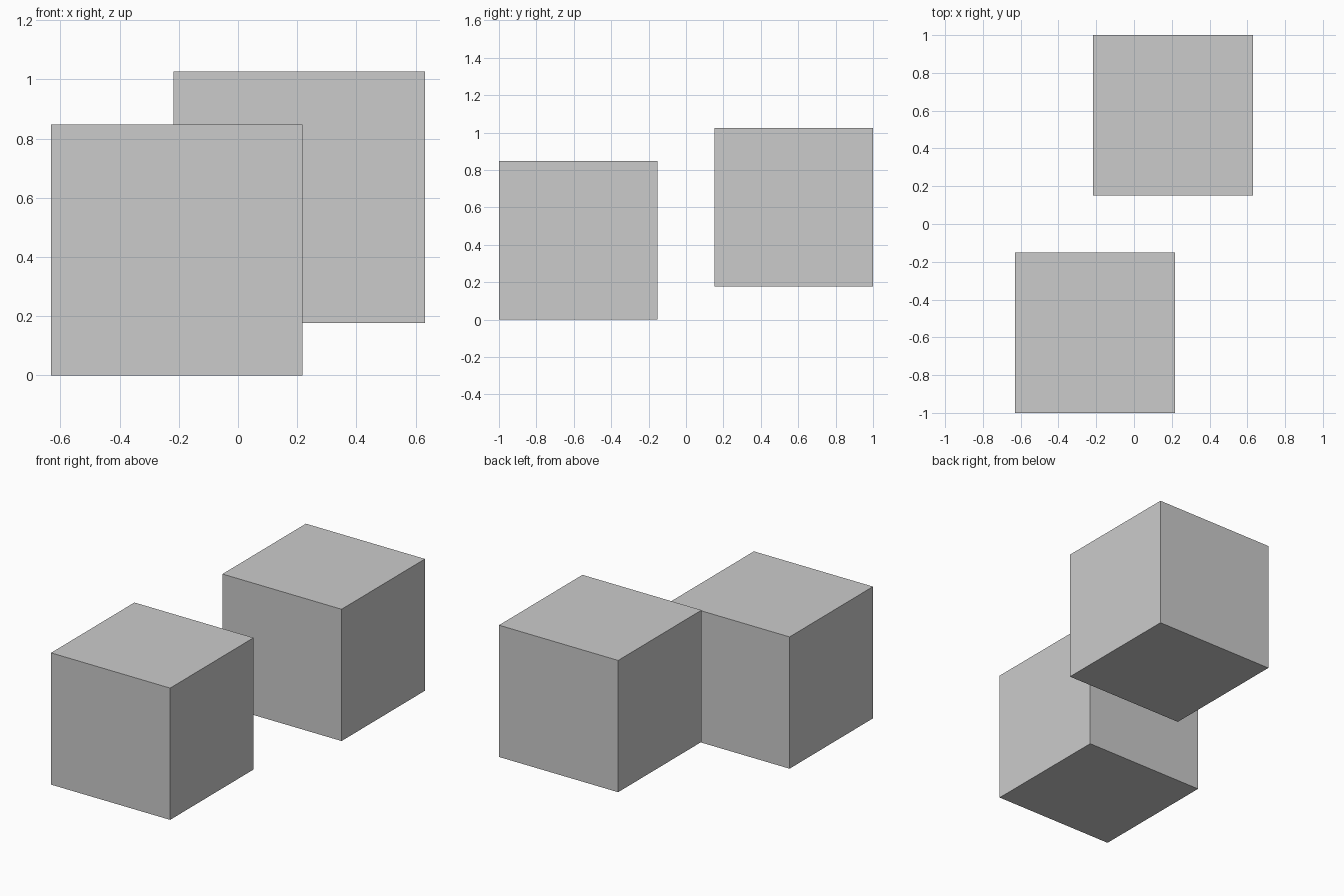
import bpy

if "Cube" in bpy.data.objects:
    bpy.data.objects.remove(bpy.data.objects["Cube"])

SIDE = 0.848  # both cubes share one size


def cube(name, x, y, bottom):
    bpy.ops.mesh.primitive_cube_add(size=SIDE, location=(x, y, bottom + SIDE / 2))
    bpy.context.object.name = name


# Front cube resting on the ground, back cube raised and offset to the right
cube("front_cube", -0.207, -0.576, 0.0)
cube("back_cube", 0.207, 0.576, 0.178)
